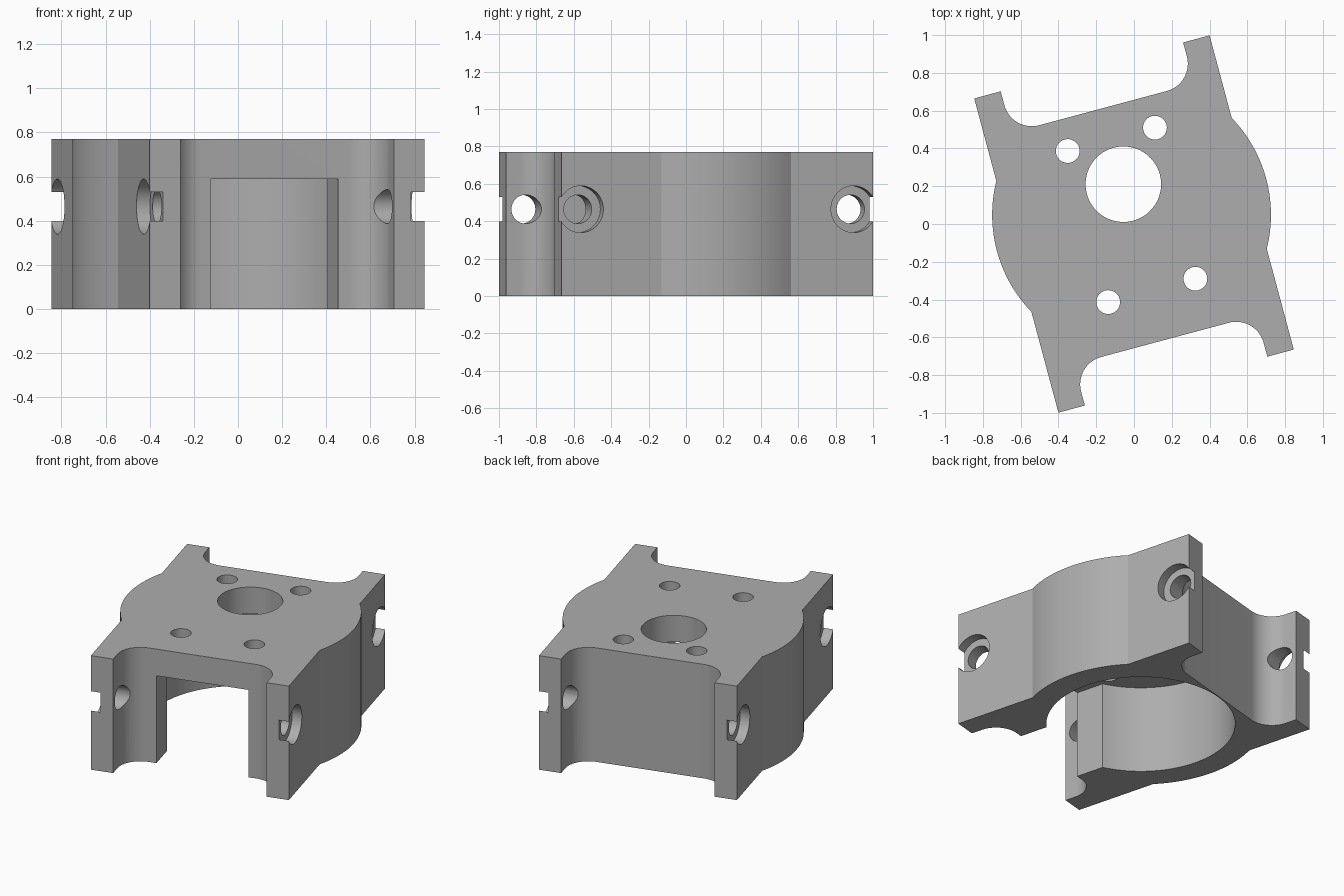
import bpy, bmesh
from math import sin, cos, asin, acos, pi, radians
from mathutils import Matrix

if "Cube" in bpy.data.objects:
    bpy.data.objects.remove(bpy.data.objects["Cube"])

HEIGHT, ROOF = 0.77, 0.59        # overall height, cavity ceiling
HALF_W, HALF_L = 0.645, 0.861    # plate half sizes including flanges
BODY_L = 0.635                   # half length of the body between flanges
FLANGE_IN, FILLET = 0.5, 0.15
CENTRE_Y = 0.05                  # axis of the barrel and the cavity
BARREL_R, CAVITY_R, SLOT = 0.738, 0.578, 0.3
BOLT_Y, BOLT_Z = 0.755, 0.464

grey = bpy.data.materials.new("grey metal")
grey.use_nodes = True
colour = (0.42, 0.42, 0.42, 1)
grey.diffuse_color = colour
grey.node_tree.nodes["Principled BSDF"].inputs["Base Color"].default_value = colour


def arc(cx, cy, r, a0, a1, n):
    return [(cx + r * cos(a0 + (a1 - a0) * i / n),
             cy + r * sin(a0 + (a1 - a0) * i / n)) for i in range(n + 1)]


def prism(name, outline, z0, z1):
    """Extrude a closed outline between two heights."""
    bm = bmesh.new()
    face = bm.faces.new([bm.verts.new((x, y, z0)) for x, y in outline])
    top = bmesh.ops.extrude_face_region(bm, geom=[face])["geom"]
    bmesh.ops.translate(bm, vec=(0, 0, z1 - z0),
                        verts=[v for v in top if isinstance(v, bmesh.types.BMVert)])
    bmesh.ops.recalc_face_normals(bm, faces=bm.faces)
    mesh = bpy.data.meshes.new(name)
    bm.to_mesh(mesh)
    bm.free()
    mesh.materials.append(grey)
    obj = bpy.data.objects.new(name, mesh)
    bpy.context.collection.objects.link(obj)
    return obj


def circle(cx, cy, r, n):
    return arc(cx, cy, r, 0, 2 * pi, n)[:-1]


def cut(target, cutter):
    """Subtract the cutter and discard it."""
    cutter.hide_render = True
    mod = target.modifiers.new("cut", 'BOOLEAN')
    mod.operation, mod.solver, mod.object = 'DIFFERENCE', 'EXACT', cutter
    bpy.ops.object.select_all(action='DESELECT')
    target.select_set(True)
    bpy.context.view_layer.objects.active = target
    bpy.ops.object.modifier_apply(modifier=mod.name)
    bpy.data.objects.remove(cutter)


# Body outline: right barrel bulge, filleted flanges, left bulge
bulge = acos(HALF_W / BARREL_R)
fx, fy = FLANGE_IN - FILLET, BODY_L + FILLET
outline = arc(0, CENTRE_Y, BARREL_R, -bulge, bulge, 32)
outline += [(HALF_W, HALF_L), (FLANGE_IN, HALF_L)]
outline += arc(fx, fy, FILLET, 0, -pi / 2, 16)
outline += arc(-fx, fy, FILLET, -pi / 2, -pi, 16)
outline += [(-FLANGE_IN, HALF_L), (-HALF_W, HALF_L)]
outline += arc(0, CENTRE_Y, BARREL_R, pi - bulge, pi + bulge, 32)
outline += [(-HALF_W, -HALF_L), (-FLANGE_IN, -HALF_L)]
outline += arc(-fx, -fy, FILLET, pi, pi / 2, 16)
outline += arc(fx, -fy, FILLET, pi / 2, 0, 16)
outline += [(FLANGE_IN, -HALF_L), (HALF_W, -HALF_L)]
body = prism("mounting_bracket", outline, 0, HEIGHT)

# Round cavity, open below and through a slot at the front
gap = asin(SLOT / CAVITY_R)
cavity = arc(0, CENTRE_Y, CAVITY_R, -pi / 2 + gap, 1.5 * pi - gap, 88)
cavity += [(-SLOT, -1), (SLOT, -1)]
cut(body, prism("cavity_cutter", cavity, -0.2, ROOF))

# Shaft hole and four small holes in the roof
cut(body, prism("shaft_cutter", circle(0, 0.218, 0.2, 64), 0.4, 1))
for sx in (-1, 1):
    for sy in (-1, 1):
        hole = circle(sx * 0.239, CENTRE_Y + sy * 0.414, 0.063, 32)
        cut(body, prism("screw_cutter", hole, 0.4, 1))

# Counterbored bolt holes through the side flanges
for sx in (-1, 1):
    for sy in (-1, 1):
        for radius, inner in ((0.077, 0.3), (0.125, HALF_W - 0.063)):
            bolt = prism("bolt_cutter", circle(0, 0, radius, 40), inner, 0.9)
            bolt.data.transform(Matrix.Translation((0, sy * BOLT_Y, BOLT_Z))
                                @ Matrix.Rotation(sx * pi / 2, 4, 'Y'))
            cut(body, bolt)

# Turn the finished bracket and shade it
body.data.transform(Matrix.Rotation(radians(15), 4, 'Z'))
bpy.ops.object.select_all(action='DESELECT')
body.select_set(True)
bpy.context.view_layer.objects.active = body
bpy.ops.object.shade_smooth_by_angle(angle=radians(25))
